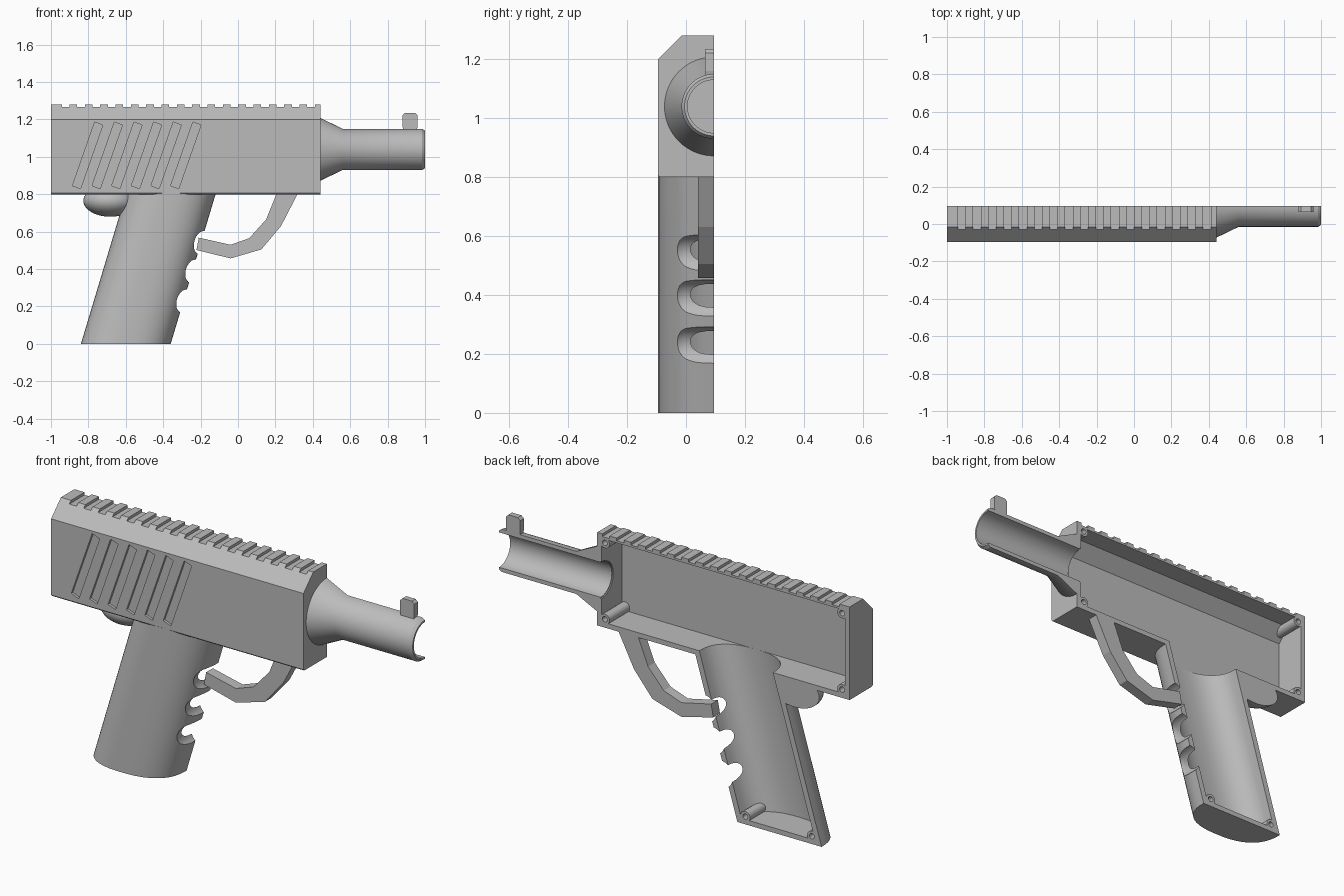
import bpy, bmesh, math
from mathutils import Matrix, Vector

if "Cube" in bpy.data.objects:
    bpy.data.objects.remove(bpy.data.objects["Cube"])

SPLIT = 0.095          # plane where the half shell is open
WALL = 0.025
AXIS_Z = 1.04          # barrel axis height
LEAN = 0.3             # grip slant, x per z

grey = bpy.data.materials.new("grey plastic")
grey.diffuse_color = (0.5, 0.5, 0.5, 1)
grey.use_nodes = True
grey.node_tree.nodes["Principled BSDF"].inputs["Base Color"].default_value = grey.diffuse_color


def make(name, bm):
    bmesh.ops.recalc_face_normals(bm, faces=bm.faces)
    me = bpy.data.meshes.new(name)
    bm.to_mesh(me)
    bm.free()
    me.materials.append(grey)
    ob = bpy.data.objects.new(name, me)
    bpy.context.collection.objects.link(ob)
    return ob


def loft(name, a, b):
    """Solid between two matching loops."""
    bm = bmesh.new()
    va, vb = [bm.verts.new(p) for p in a], [bm.verts.new(p) for p in b]
    bm.faces.new(va)
    bm.faces.new(vb)
    n = len(va)
    for i in range(n):
        j = (i + 1) % n
        bm.faces.new((va[i], va[j], vb[j], vb[i]))
    return make(name, bm)


def prism_x(name, yz, x0, x1):
    return loft(name, [(x0, y, z) for y, z in yz], [(x1, y, z) for y, z in yz])


def prism_y(name, xz, y0, y1):
    return loft(name, [(x, y0, z) for x, z in xz], [(x, y1, z) for x, z in xz])


def rod(name, x, z, r, y0, y1, n=24):
    ring = [(x + r * math.cos(2 * math.pi * i / n), z + r * math.sin(2 * math.pi * i / n))
            for i in range(n)]
    return prism_y(name, ring, y0, y1)


def cut(ob, cutter):
    m = ob.modifiers.new("cut", 'BOOLEAN')
    m.operation, m.solver, m.object = 'DIFFERENCE', 'EXACT', cutter
    cutter.hide_render = True
    bpy.context.view_layer.objects.active = ob
    bpy.ops.object.modifier_apply(modifier=m.name)


def drop(*obs):
    for ob in obs:
        bpy.data.objects.remove(ob)


def smooth(ob):
    bpy.ops.object.select_all(action='DESELECT')
    ob.select_set(True)
    bpy.context.view_layer.objects.active = ob
    bpy.ops.object.shade_smooth_by_angle(angle=math.radians(30))


def box_xz(x0, x1, z0, z1):
    return [(x0, z0), (x1, z0), (x1, z1), (x0, z1)]


def hollow(ob, cavity, screws):
    """Cut the cavity but leave drilled screw posts standing in it."""
    for x, z in screws:
        post = rod("post", x, z, 0.027, -0.3, 0.3)
        cut(cavity, post)
        drop(post)
    cut(ob, cavity)
    for x, z in screws:
        hole = rod("hole", x, z, 0.014, 0.0, 0.3, 16)
        cut(ob, hole)
        drop(hole)


# Grip: slanted half oval
def grip_loop(half, depth, z, n=28):
    pts = []
    for i in range(n + 1):
        t = math.pi * i / n
        c, s = math.cos(t), math.sin(t)
        pts.append((-0.6 + LEAN * z + half * math.copysign(abs(c) ** 0.8, c),
                    SPLIT - depth * abs(s) ** 0.8, z))
    return pts


def grip_cavity_loop(z):
    loop = grip_loop(0.21, 0.165, z)
    return loop + [(loop[-1][0], 0.2, z), (loop[0][0], 0.2, z)]


grip = loft("grip_shell", grip_loop(0.24, 0.19, 0), grip_loop(0.24, 0.19, 0.81))
grip_core = loft("grip_core", grip_cavity_loop(0.025), grip_cavity_loop(0.86))
opening = loft("opening", grip_cavity_loop(0.5), grip_cavity_loop(0.86))
hollow(grip, grip_core, [(-0.785, 0.04), (-0.405, 0.04)])

# Finger grooves: capsules lying across the front of the grip
for z in (0.535, 0.382, 0.222):
    bm = bmesh.new()
    bmesh.ops.create_uvsphere(bm, u_segments=32, v_segments=16, radius=0.07)
    for v in bm.verts:
        if v.co.y > 0.001:
            v.co.y += 0.3
    bmesh.ops.translate(bm, verts=bm.verts, vec=(-0.36 + LEAN * z + 0.028, 0.0, z))
    groove = make("groove", bm)
    cut(grip, groove)
    drop(groove)

# Upper body with a chamfered top edge
body = prism_x("upper_body", [(SPLIT, 0.8), (-0.088, 0.8), (-0.095, 0.807), (-0.095, 1.2),
                              (-0.015, 1.28), (SPLIT, 1.28)], -1.0, 0.44)
body_core = prism_x("body_core", [(0.2, 0.825), (-0.07, 0.825), (-0.07, 1.19),
                                  (-0.005, 1.255), (0.2, 1.255)], -1 + WALL, 0.44 - WALL)
hollow(body, body_core, [(x, z) for x in (-0.957, 0.397) for z in (0.843, 1.237)])
cut(body, opening)

# Barrel hole in the front wall
bore = prism_x("bore", [(SPLIT + 0.095 * math.cos(i * math.pi / 24),
                         AXIS_Z + 0.095 * math.sin(i * math.pi / 24)) for i in range(48)],
               0.3, 0.5)
cut(body, bore)

# Slanted side slots
for k in range(6):
    dx = 0.105 * k
    slot = prism_y("slot", [(x + dx, z) for x, z in ((-0.885, 0.846), (-0.842, 0.83),
                                                    (-0.723, 1.17), (-0.766, 1.186))],
                   -0.2, -0.082)
    cut(body, slot)
    drop(slot)

# Ridged top rail
for k in range(17):
    x = -0.942 + 0.082 * k
    notch = prism_y("notch", box_xz(x, x + 0.041, 1.266, 1.35), -0.2, 0.2)
    cut(body, notch)
    drop(notch)

# Barrel: half revolve with a cone at the root and a chamfered muzzle
profile = [(0.425, 0.168), (0.44, 0.168), (0.56, 0.11), (0.985, 0.11),
           (1.0, 0.1), (1.0, 0.09), (0.42, 0.09)]
bm = bmesh.new()
STEPS = 32
rings = []
for i in range(STEPS + 1):
    t = math.pi * i / STEPS
    rings.append([bm.verts.new((x, SPLIT - r * math.sin(t), AXIS_Z + r * math.cos(t)))
                  for x, r in profile])
n = len(profile)
for a, b in zip(rings, rings[1:]):
    for i in range(n):
        j = (i + 1) % n
        bm.faces.new((a[i], a[j], b[j], b[i]))
bm.faces.new(rings[0])
bm.faces.new(rings[-1])
barrel = make("barrel", bm)

# Front sight post
sight = prism_y("front_sight", [(0.885, 1.14), (0.955, 1.14), (0.96, 1.16), (0.96, 1.222),
                                (0.947, 1.235), (0.893, 1.235), (0.88, 1.222), (0.88, 1.16)],
                0.065, SPLIT)

# Trigger guard
guard = prism_y("trigger_guard", [(0.318, 0.81), (0.318, 0.8), (0.23, 0.63), (0.125, 0.505),
                                  (-0.04, 0.457), (-0.222, 0.502), (-0.21, 0.568),
                                  (-0.04, 0.53), (0.06, 0.565), (0.15, 0.665),
                                  (0.205, 0.8), (0.205, 0.81)], 0.04, SPLIT)

# Rounded thumb rest under the rear of the body
bm = bmesh.new()
bmesh.ops.create_uvsphere(bm, u_segments=40, v_segments=24, radius=1,
                          matrix=Matrix.Translation((-0.683, SPLIT, 0.765))
                          @ Matrix.Diagonal((0.144, 0.13, 0.085, 1)))
for co, no in (((0, SPLIT, 0), (0, 1, 0)), ((0, 0, 0.81), (0, 0, 1))):
    res = bmesh.ops.bisect_plane(bm, geom=bm.verts[:] + bm.edges[:] + bm.faces[:],
                                 plane_co=Vector(co), plane_no=Vector(no), clear_outer=True)
    bmesh.ops.holes_fill(bm, edges=[e for e in bm.edges if e.is_boundary])
thumb = make("thumb_rest", bm)
cut(thumb, opening)

drop(grip_core, body_core, opening, bore)
for ob in (grip, body, barrel, thumb):
    smooth(ob)
